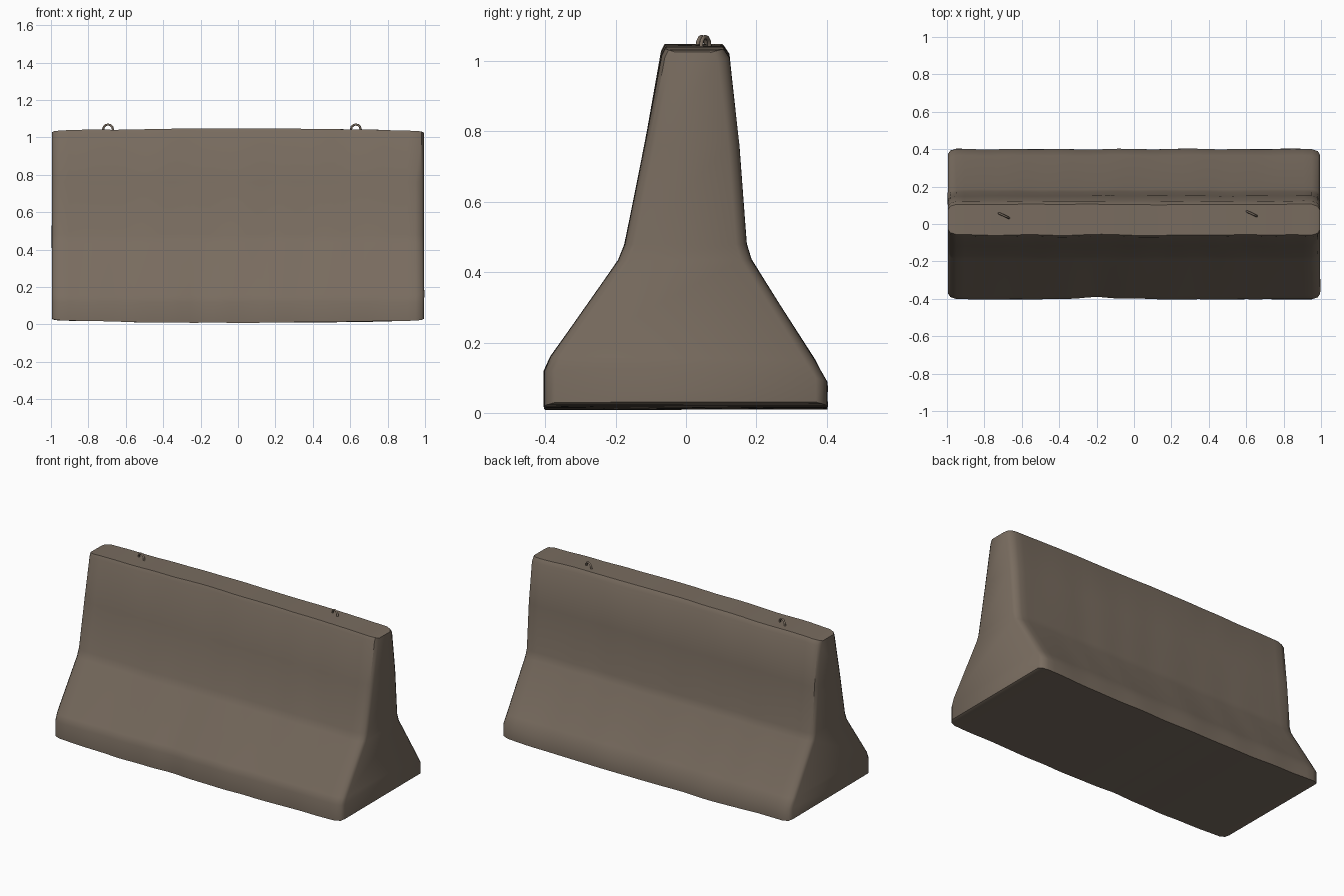
import bpy, bmesh, math
from mathutils import Vector, noise

cube = bpy.data.objects.get("Cube")
if cube:
    bpy.data.objects.remove(cube, do_unlink=True)


def make_material(name, color):
    mat = bpy.data.materials.new(name)
    mat.use_nodes = True
    mat.diffuse_color = color
    bsdf = mat.node_tree.nodes["Principled BSDF"]
    bsdf.inputs["Base Color"].default_value = color
    bsdf.inputs["Roughness"].default_value = 0.9
    return mat


concrete = make_material("weathered concrete", (0.19, 0.15, 0.115, 1))

# Cross-section (y, z): front side going up, then back side going down
profile = [(-.402, .022), (-.402, .12), (-.385, .16), (-.19, .435), (-.172, .48),
           (-.118, .76), (-.068, 1.015), (-.058, 1.035),
           (.105, 1.035), (.122, 1.01), (.15, .76), (.172, .48),
           (.185, .435), (.365, .15), (.4, .09), (.4, .022)]
count = len(profile)

# Stations along the barrier: (x, shrink towards the section's middle)
steps = 44
stations = [(-.995, .03), (-.982, .01)]
stations += [(-.95 + 1.9 * i / steps, 0) for i in range(steps + 1)]
stations += [(.982, .01), (.995, .03)]


def worn_point(x, y, z, shrink):
    """Pull the ends in and add shallow wear that varies along the length."""
    y -= math.copysign(min(shrink, abs(y)), y - .02)
    z += shrink * .3 if z < .1 else -shrink * .3 if z > .9 else 0
    bulge = .012 * (1 - x * x)
    z += bulge if z > .9 else -bulge if z < .1 else 0
    wear = noise.noise_vector(Vector((x * 5, y * 4, z * 3))) * .006
    # Broad chip on the lower front edge
    if y < -.35:
        y += .014 * math.exp(-((x + .2) / .1) ** 2)
    return Vector((x + wear.x * .5, y + wear.y, z + wear.z * .6))


# Barrier body: lofted sections with strip-filled ends
bm = bmesh.new()
rings = [[bm.verts.new(worn_point(x, y, z, s)) for y, z in profile]
         for x, s in stations]
for a, b in zip(rings, rings[1:]):
    for i in range(count):
        j = (i + 1) % count
        bm.faces.new((a[i], b[i], b[j], a[j]))
for ring in (rings[0], rings[-1]):
    for i in range(count // 2 - 1):
        bm.faces.new((ring[i], ring[i + 1], ring[-2 - i], ring[-1 - i]))
bmesh.ops.recalc_face_normals(bm, faces=bm.faces)
mesh = bpy.data.meshes.new("barrier_body")
bm.to_mesh(mesh)
bm.free()
body = bpy.data.objects.new("barrier_body", mesh)
bpy.context.collection.objects.link(body)
mesh.materials.append(concrete)
bpy.ops.object.select_all(action="DESELECT")
body.select_set(True)
bpy.context.view_layer.objects.active = body
bpy.ops.object.shade_smooth_by_angle(angle=math.radians(40))


# Lifting loops: bent rods set into the top
def lifting_loop(name, x, y):
    curve = bpy.data.curves.new(name, "CURVE")
    curve.dimensions = "3D"
    curve.bevel_depth = .006
    curve.bevel_resolution = 1
    curve.use_fill_caps = True
    path = [(-.036, -.02)]
    path += [(-.028 * math.cos(t * math.pi / 6), .01 + .024 * math.sin(t * math.pi / 6))
             for t in range(7)]
    path.append((.036, -.02))
    spline = curve.splines.new("POLY")
    spline.points.add(len(path) - 1)
    for point, (u, h) in zip(spline.points, path):
        point.co = (u, 0, h, 1)
    loop = bpy.data.objects.new(name, curve)
    loop.location = (x, y, 1.035)
    loop.rotation_euler.z = math.radians(-25)
    curve.materials.append(concrete)
    bpy.context.collection.objects.link(loop)


lifting_loop("right_lifting_loop", -.695, .045)
lifting_loop("left_lifting_loop", .63, .055)
